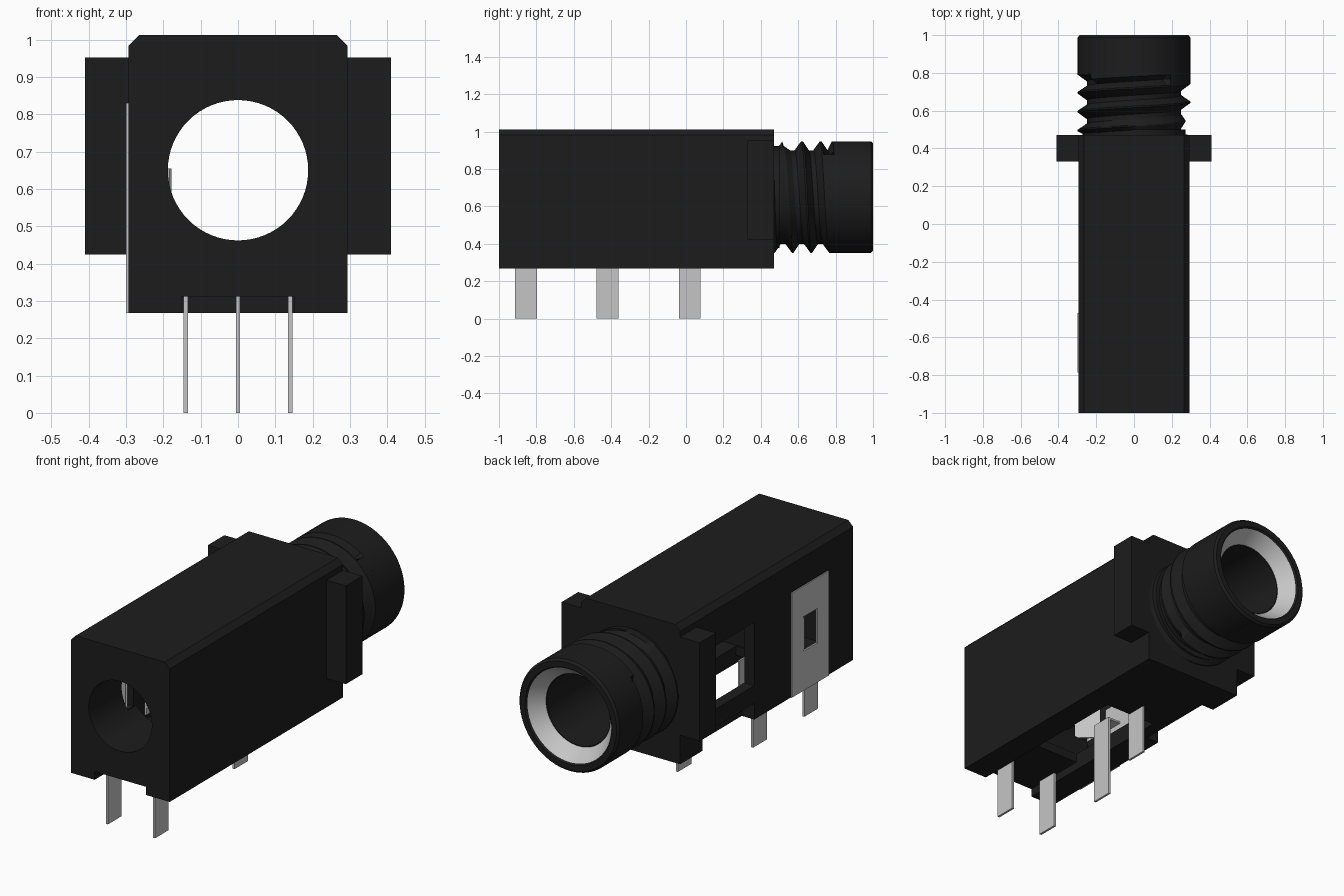
import bpy, bmesh, math

if "Cube" in bpy.data.objects:
    bpy.data.objects.remove(bpy.data.objects["Cube"], do_unlink=True)


def material(name, v):
    m = bpy.data.materials.new(name)
    m.use_nodes = True
    m.diffuse_color = (v, v, v, 1)
    b = m.node_tree.nodes["Principled BSDF"]
    b.inputs["Base Color"].default_value = (v, v, v, 1)
    b.inputs["Roughness"].default_value = 0.6
    return m


BLACK = material("black_plastic", 0.012)
METAL = material("bright_metal", 0.56)
AXIS_Z = 0.65   # height of the socket axis
BORE = 0.188


def finish(name, bm, mats, smooth=False):
    bmesh.ops.recalc_face_normals(bm, faces=bm.faces[:])
    me = bpy.data.meshes.new(name)
    bm.to_mesh(me)
    bm.free()
    ob = bpy.data.objects.new(name, me)
    bpy.context.collection.objects.link(ob)
    for m in mats:
        me.materials.append(m)
    if smooth:
        smooth_sharp(ob)
    return ob


def smooth_sharp(ob):
    bpy.ops.object.select_all(action='DESELECT')
    ob.select_set(True)
    bpy.context.view_layer.objects.active = ob
    bpy.ops.object.shade_smooth_by_angle(angle=math.radians(25))


def prism(name, pts, place, lo, hi, mat):
    """Extrude a 2D outline from lo to hi; place maps (u, v, depth) to xyz."""
    bm = bmesh.new()
    a = [bm.verts.new(place(u, v, lo)) for u, v in pts]
    b = [bm.verts.new(place(u, v, hi)) for u, v in pts]
    n = len(pts)
    bm.faces.new(a)
    bm.faces.new(b[::-1])
    for i in range(n):
        j = (i + 1) % n
        bm.faces.new((a[i], b[i], b[j], a[j]))
    return finish(name, bm, [mat])


def along_y(u, v, d):
    return (u, d, v)


def along_z(u, v, d):
    return (u, v, d)


def box(name, x, y, z, mat):
    pts = [(x[0], z[0]), (x[1], z[0]), (x[1], z[1]), (x[0], z[1])]
    return prism(name, pts, along_y, y[0], y[1], mat)


def cut(ob, cutters):
    for c in cutters:
        c.hide_render = True
        mod = ob.modifiers.new("cut", 'BOOLEAN')
        mod.operation = 'DIFFERENCE'
        mod.solver = 'EXACT'
        mod.object = c
        bpy.context.view_layer.objects.active = ob
        bpy.ops.object.modifier_apply(modifier=mod.name)
        bpy.data.objects.remove(c, do_unlink=True)


# Housing: chamfered block with bore, inner chamber, side window and bottom slot
housing = prism("housing",
                [(-0.294, 0.268), (0.294, 0.268), (0.294, 0.983), (0.265, 1.012),
                 (-0.265, 1.012), (-0.294, 0.983)], along_y, -1.0, 0.47, BLACK)
circle = [(BORE * math.cos(math.tau * i / 64), AXIS_Z + BORE * math.sin(math.tau * i / 64))
          for i in range(64)]
cut(housing, [
    prism("bore_cutter", circle, along_y, -1.1, 0.6, BLACK),
    box("chamber_cutter", (-0.235, 0.235), (-0.65, 0.32), (0.36, 0.79), BLACK),
    box("window_cutter", (-0.4, -0.2), (-0.16, 0.32), (0.45, 0.79), BLACK),
    box("side_notch_cutter", (-0.4, -0.22), (-0.16, 0.28), (0.2, 0.355), BLACK),
    box("channel_cutter", (-0.152, 0.152), (-1.1, -0.03), (0.2, 0.312), BLACK),
    box("bottom_slot_cutter", (-0.152, 0.152), (-0.64, -0.03), (0.25, 0.5), BLACK),
    box("plate_pocket_cutter", (-0.4, -0.15), (-0.72, -0.55), (0.47, 0.68), BLACK),
])
smooth_sharp(housing)

# Mounting ears on both sides
for side, name in ((1, "left_ear"), (-1, "right_ear")):
    box(name, sorted((side * 0.29, side * 0.41)), (0.33, 0.47), (0.424, 0.952), BLACK)

# Barrel and collar, turned around the socket axis, with a bright inner cone
profile = [(BORE, 0.46), (0.272, 0.46), (0.272, 0.5), (0.245, 0.5), (0.245, 0.79),
           (0.298, 0.79), (0.298, 0.988), (0.287, 1.0), (0.257, 1.0), (0.25, 0.99),
           (0.192, 0.915), (BORE, 0.915)]
SEG = 64
bm = bmesh.new()
rings = [[bm.verts.new((r * math.cos(math.tau * i / SEG), y,
                        AXIS_Z + r * math.sin(math.tau * i / SEG))) for i in range(SEG)]
         for r, y in profile]
for k in range(len(rings)):
    a, b = rings[k], rings[(k + 1) % len(rings)]
    for i in range(SEG):
        j = (i + 1) % SEG
        f = bm.faces.new((a[i], a[j], b[j], b[i]))
        f.material_index = 1 if k == 9 else 0
finish("barrel", bm, [BLACK, METAL], True)

# Helical thread: zigzag rows that drift along the axis and run out into the collar
PITCH, STEPS = 0.1, 80
wave = [(0.0, 0.298), (0.008, 0.298), (0.04, 0.25), (0.065, 0.25)]
rows = [(0.441 + PITCH * turn + dy, r) for turn in range(-1, 3) for dy, r in wave]
rows += [(0.741, 0.298), (0.80, 0.298)]
bm = bmesh.new()
grid = []
for y0, r0 in rows:
    line = []
    for i in range(STEPS + 1):
        t = math.tau * i / STEPS
        y = y0 + PITCH * (1 - i / STEPS)
        r = r0
        if 0.515 < y < 0.565:
            r = min(r, 0.272)
        elif y > 0.767:
            r = 0.298
        y = min(max(y, 0.468), 0.80)
        line.append(bm.verts.new((r * math.cos(t), y, AXIS_Z + r * math.sin(t))))
    grid.append(line)
for a, b in zip(grid, grid[1:]):
    for i in range(STEPS):
        bm.faces.new((a[i], a[i + 1], b[i + 1], b[i]))
bmesh.ops.remove_doubles(bm, verts=bm.verts[:], dist=0.0005)
finish("thread", bm, [BLACK], True)

# Solder pins
for name, x, y, top in (("rear_pin_left", 0.14, -0.855, 0.33),
                        ("rear_pin_right", -0.14, -0.855, 0.33),
                        ("middle_pin", -0.14, -0.42, 0.45),
                        ("ground_pin", 0.0, 0.02, 0.33)):
    box(name, (x - 0.006, x + 0.006), (y - 0.058, y + 0.058), (0, top), METAL)

# Contact plate on the right side; its hole's tab is bent into the bore
plate = box("contact_plate", (-0.3, -0.29), (-0.785, -0.47), (0.268, 0.83), METAL)
cut(plate, [box("plate_cutter", (-0.4, -0.2), (-0.69, -0.57), (0.48, 0.665), METAL)])
tab = [(-0.298, -0.57), (-0.178, -0.685), (-0.184, -0.692), (-0.298, -0.58)]
prism("plate_tab", tab, along_z, 0.485, 0.655, METAL)

# Inner contact leading from the middle pin to the side window
box("contact_shelf", (-0.215, -0.134), (-0.478, -0.362), (0.44, 0.45), METAL)
box("contact_blade", (-0.22, -0.21), (-0.478, -0.14), (0.40, 0.57), METAL)
